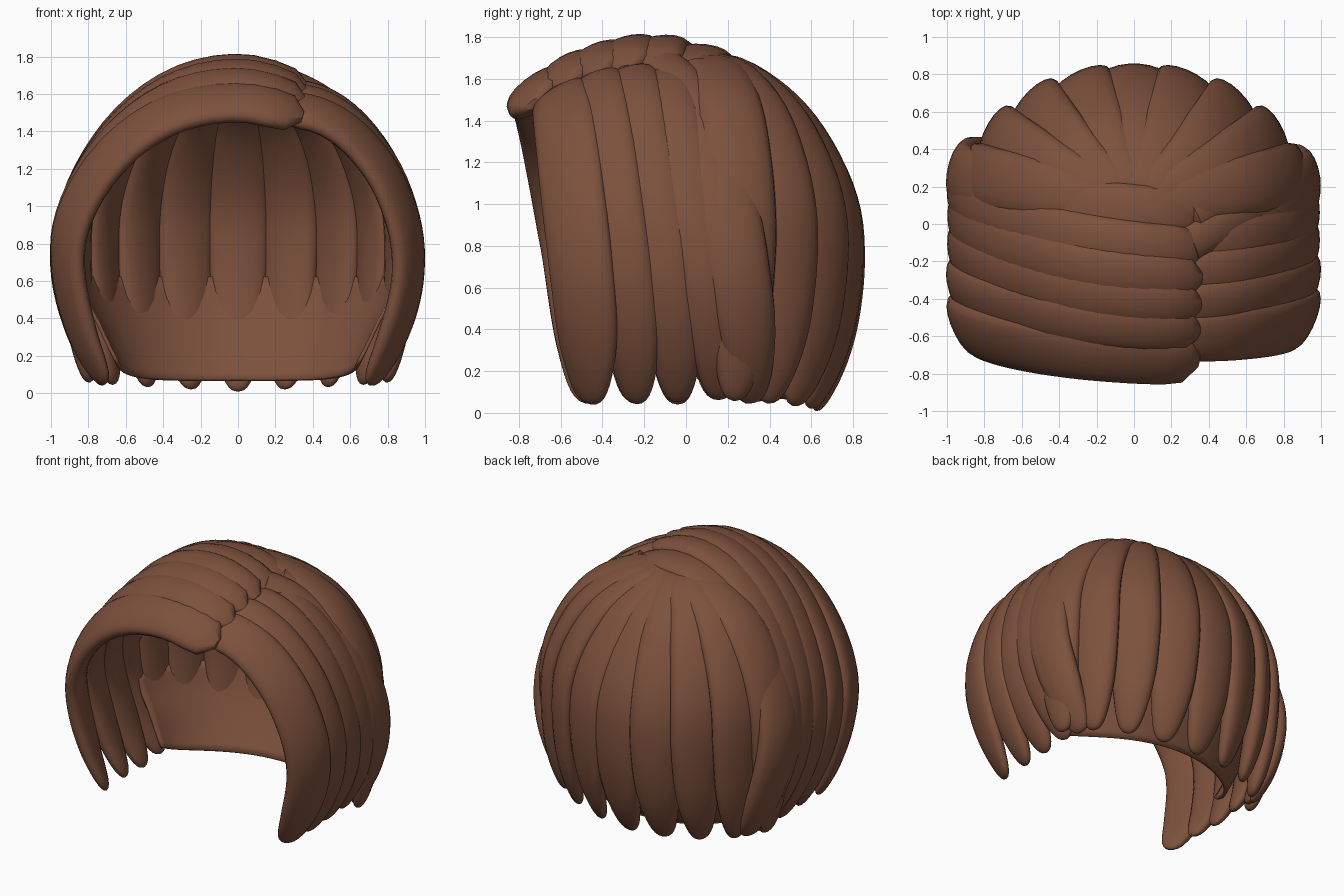
import bpy, bmesh, math, random
from mathutils import Vector

random.seed(4)
if "Cube" in bpy.data.objects:
    bpy.data.objects.remove(bpy.data.objects["Cube"])

hair = bpy.data.materials.new("chestnut brown")
hair.use_nodes = True
COLOR = (0.205, 0.082, 0.046, 1)
hair.diffuse_color = COLOR
hair.node_tree.nodes["Principled BSDF"].inputs["Base Color"].default_value = COLOR
parts = []


def spline(pts, u):
    """Point at u (0..1) on a smooth curve through pts."""
    n = len(pts) - 1
    i = min(int(u * n), n - 1)
    t = u * n - i
    a, b, c, d = (Vector(pts[min(max(k, 0), n)]) for k in (i - 1, i, i + 1, i + 2))
    return (b * 2 + (c - a) * t + (a * 2 - b * 5 + c * 4 - d) * t * t
            + (b * 3 - a - c * 3 + d) * t ** 3) / 2


def finish(name, bm):
    bmesh.ops.recalc_face_normals(bm, faces=bm.faces)
    me = bpy.data.meshes.new(name)
    bm.to_mesh(me)
    bm.free()
    me.materials.append(hair)
    ob = bpy.data.objects.new(name, me)
    bpy.context.collection.objects.link(ob)
    parts.append(ob)
    return ob


def outward(p):
    return Vector((p.x, p.y * 0.75, max(p.z - 0.8, 0))).normalized()


def strand(name, path, width, thick, steps=36, sides=18):
    """Flattened tapering lock along path(u); width(u) and thick are half sizes."""
    bm = bmesh.new()
    rings = []
    for s in range(steps + 1):
        u = 1 - (1 - s / steps) ** 1.35
        p = path(u)
        tan = (path(min(u + 0.01, 1)) - path(max(u - 0.01, 0))).normalized()
        n = outward(p)
        n = (n - tan * n.dot(tan)).normalized()
        side = tan.cross(n)
        start = math.sqrt(min(1, (u + 0.004) / 0.05))
        e = max(0, (u - 0.74) / 0.26)
        end = math.sqrt(max(0.003, 1 - e ** 2.2))
        w, t = width(u) * start * end, thick * start * end
        ring = []
        for k in range(sides):
            a = math.tau * k / sides
            c, q = math.cos(a), math.sin(a)
            ring.append(bm.verts.new(p + side * w * c
                        + n * t * math.copysign(abs(q) ** 0.85, q)))
        rings.append(ring)
    for r, q in zip(rings, rings[1:]):
        for k in range(sides):
            j = (k + 1) % sides
            bm.faces.new((r[k], r[j], q[j], q[k]))
    bm.faces.new(rings[0])
    bm.faces.new(rings[-1])
    return finish(name, bm)


# Side locks: swept from the parting over the dome and down each side
LONG = [(.36, 1.65), (.03, 1.74), (-.3, 1.68), (-.58, 1.49), (-.79, 1.21),
        (-.91, .9), (-.92, .62), (-.84, .3), (-.72, .04)]
SHORT = [(.24, 1.62), (.45, 1.57), (.63, 1.44), (.79, 1.22), (.89, .96),
         (.925, .72), (.9, .5), (.82, .26), (.71, .04)]


def side_lock(name, prof, top, bottom, half, thick):
    tip = random.uniform(0, 0.03)
    prof = [(*p, 0) for p in prof]

    def path(u):
        q = spline(prof, u)
        f = u * u * (3 - 2 * u)
        y = top + (bottom - top) * f
        drop = 0.72 * (top + (bottom - top) * f * 0.4 + 0.2) ** 2
        z = 0.8 + (q.y - 0.8) * (1 - drop) if q.y > 0.8 else q.y
        squeeze = 1 - 0.1 * max(0, abs(y) - 0.35)
        return Vector((q.x * squeeze, y, z + tip * u))

    return strand(name, path, lambda u: half * (1 + 0.12 * math.sin(math.pi * u)), thick)


long_tops = (-.73, -.57, -.43, -.29, -.14, .05)
short_tops = (-.6, -.42, -.26, -.11, .03, .12)
long_ends = (-.48, -.25, -.04, .15, .3, .35)
short_ends = (-.46, -.24, -.04, .16, .31, .32)
for i in range(6):
    front = i == 0
    side_lock(f"right_side_lock_{i + 1}", LONG, long_tops[i], long_ends[i],
              (.15, .13, .13, .13, .13, .145)[i], .066 if front else .07)
    side_lock(f"left_side_lock_{i + 1}", SHORT, short_tops[i], short_ends[i],
              .15 if front else .128, .062 if front else .068)

# Loose locks beside the parting, laid over the left side
LOOSE = ([(.27, -.12, 1.68), (.45, -.02, 1.59), (.64, .08, 1.42), (.8, .16, 1.18), (.88, .2, .9)],
         [(.29, .03, 1.66), (.46, .12, 1.56), (.64, .21, 1.38), (.78, .27, 1.15), (.87, .29, .9)])
for i, pts in enumerate(LOOSE):
    strand(f"parting_lock_{i + 1}", lambda u, pts=pts: spline(pts, u),
           lambda u: .1, .058, 24)

# Back locks: fan out from the crown
BACK = [(.12, 1.67, 0), (.3, 1.6, 0), (.5, 1.45, 0), (.66, 1.23, 0), (.76, .99, 0),
        (.785, .75, 0), (.765, .5, 0), (.71, .25, 0), (.62, .01, 0)]


def back_point(u, ang):
    q = spline(BACK, u)
    rho = max(0.0, (q.x - .12) / .665)
    spread = .65 if u < .625 else .3
    x = .92 * math.sin(ang) * rho ** spread
    y = .12 + rho * (.785 * math.cos(ang) - .12)
    return Vector((x, y, q.y))


for i in range(-4, 5):
    ang = math.radians(17.5) * i
    raise_tip = 0.012 * abs(i)

    def path(u, ang=ang, r=raise_tip):
        return back_point(u, ang) + Vector((0, 0, r * u))

    strand(f"back_lock_{i + 5}", path,
           lambda u: .17 * min(1, .85 + .5 * u) * (1 - .25 * max(0, u - .6) / .4), .073)

# Scalp lining: smooth band that flares up into the back and side locks
LINING = [(.65, .5, .07), (.705, .58, .2), (.76, .66, .34), (.82, .715, .47), (.87, .76, .62)]
bm = bmesh.new()
cols, rows = 40, 10
grid = []
for c in range(cols + 1):
    across = c / cols * 2 - 1
    ang = math.radians(84) * across
    col = []
    for r in range(rows + 1):
        q = spline(LINING, r / rows)
        z = q.z + .1 * abs(across) ** 4 * (1 - r / rows)
        col.append(bm.verts.new((q.x * math.sin(ang), q.y * math.cos(ang), z)))
    grid.append(col)
for a, b in zip(grid, grid[1:]):
    for r in range(rows):
        bm.faces.new((a[r], b[r], b[r + 1], a[r + 1]))
lining = finish("scalp_lining", bm)
solid = lining.modifiers.new("thickness", 'SOLIDIFY')
solid.thickness = 0.02
solid.offset = 0

# Smooth shading with crisp creases
bpy.ops.object.select_all(action='DESELECT')
for o in parts:
    o.select_set(True)
bpy.context.view_layer.objects.active = parts[0]
bpy.ops.object.shade_smooth_by_angle(angle=math.radians(50))
